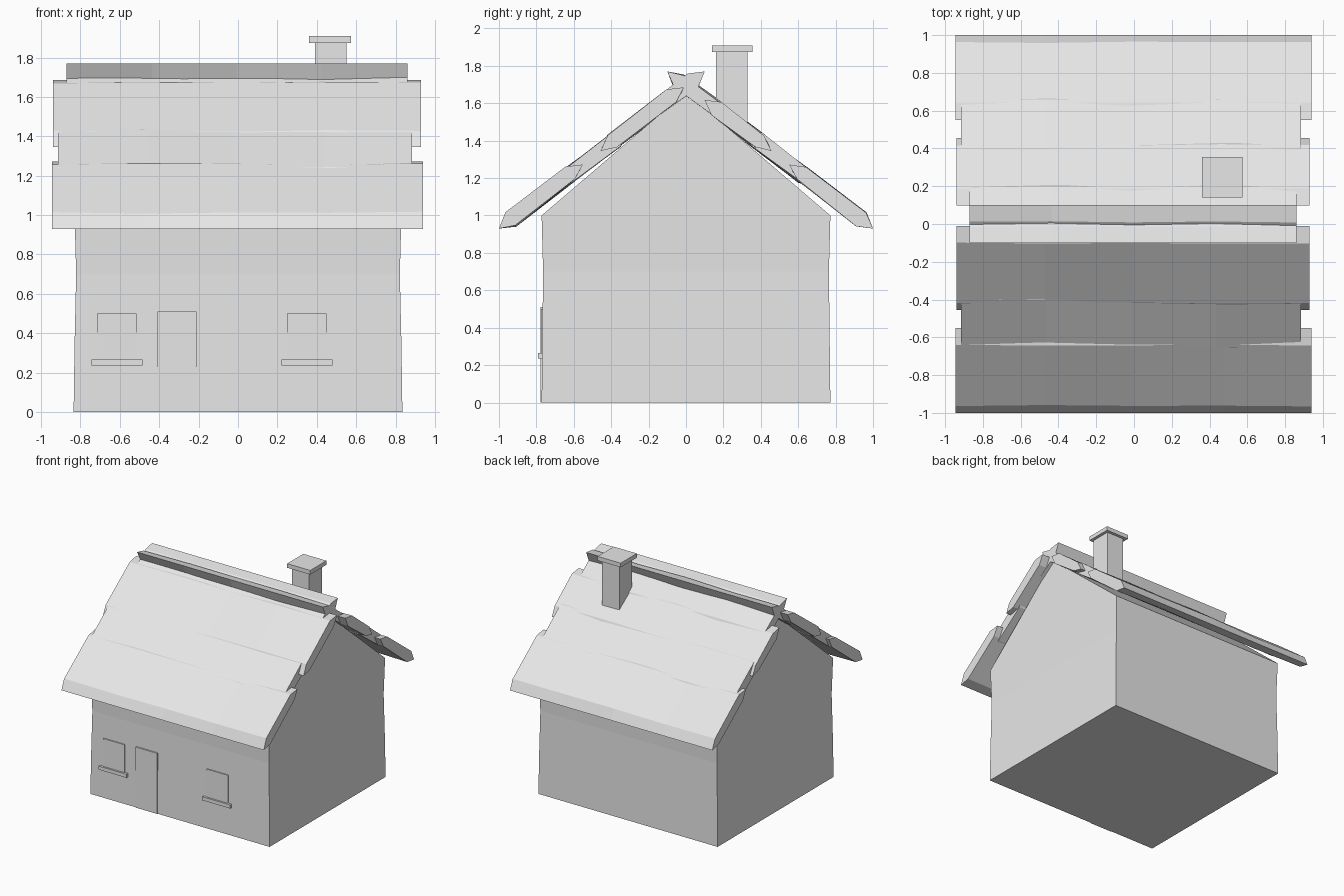
import bpy
import bmesh
import math
import random
from mathutils import Vector

random.seed(4)

cube = bpy.data.objects.get("Cube")
if cube:
    bpy.data.objects.remove(cube, do_unlink=True)

GREY = (0.8, 0.8, 0.8, 1)
mat = bpy.data.materials.new("light grey")
mat.use_nodes = True
mat.diffuse_color = GREY
mat.node_tree.nodes["Principled BSDF"].inputs["Base Color"].default_value = GREY


def finish(bm, name):
    bmesh.ops.recalc_face_normals(bm, faces=bm.faces)
    mesh = bpy.data.meshes.new(name)
    bm.to_mesh(mesh)
    bm.free()
    mesh.materials.append(mat)
    obj = bpy.data.objects.new(name, mesh)
    bpy.context.collection.objects.link(obj)
    return obj


def loft(name, rings):
    """Skin a list of equal-length point rings and cap both ends."""
    bm = bmesh.new()
    rows = [[bm.verts.new(p) for p in ring] for ring in rings]
    n = len(rows[0])
    for a, b in zip(rows, rows[1:]):
        for i in range(n):
            j = (i + 1) % n
            bm.faces.new((a[i], a[j], b[j], b[i]))
    bm.faces.new(rows[0])
    bm.faces.new(rows[-1])
    return finish(bm, name)


def box(name, x, y, z):
    corners = [(x[0], y[0]), (x[1], y[0]), (x[1], y[1]), (x[0], y[1])]
    return loft(name, [[(px, py, h) for px, py in corners] for h in z])


# Slightly crooked walls: half width, half depth at each height
levels = [(0, 0.835, 0.772), (0.35, 0.83, 0.768), (0.7, 0.822, 0.764), (1.0, 0.83, 0.772)]
loft("walls", [[(-w, -d, z), (w, -d, z), (w, d, z), (-w, d, z)] for z, w, d in levels])

# Gable prism under the roof
loft("gable", [[(x, -0.772, 1.0), (x, 0.772, 1.0), (x, 0, 1.66)] for x in (-0.83, 0.83)])

# Roof boards: pointed cross-sections laid along each slope, crossing at the ridge
START, END = Vector((0, 0.10, 1.77)), Vector((0, -1.0, 0.93))
SLOPE = (END - START).normalized()
UP = Vector((0, SLOPE.z, -SLOPE.y))
LENGTH = (END - START).length
HALF, TIP, STEPS = 0.042, 0.08, 4


def board(name, side, s0, s1, x0, x1):
    rings = []
    for k in range(STEPS + 1):
        x = x0 + (x1 - x0) * k / STEPS
        ring = []
        for s, t in ((s0, 0), (s0 + TIP, HALF), (s1 - TIP, HALF),
                     (s1, 0), (s1 - TIP, -HALF), (s0 + TIP, -HALF)):
            wobble = random.uniform(-0.007, 0.007) if t else 0
            p = START + SLOPE * s + UP * (t + wobble)
            ring.append((x, side * p.y, p.z))
        rings.append(ring)
    return loft(name, rings)


for label, side, second in (("front", 1, 0.14), ("back", -1, 0.25)):
    board(label + "_ridge_board", side, 0, 0.42, -0.87, 0.86)
    board(label + "_upper_board", side, second, 0.70, -0.94, 0.93)
    board(label + "_middle_board", side, 0.52, 1.0, -0.915, 0.885)
    board(label + "_eave_board", side, 0.82, LENGTH, -0.945, 0.94)

# Chimney
box("chimney_stack", (0.39, 0.55), (0.16, 0.33), (1.3, 1.88))
box("chimney_cap", (0.36, 0.575), (0.14, 0.355), (1.875, 1.91))

# Door, window panels and sills on the front
box("door", (-0.41, -0.21), (-0.777, -0.74), (0, 0.51))
for label, cx in (("right", -0.615), ("left", 0.35)):
    box(label + "_window", (cx - 0.1, cx + 0.1), (-0.775, -0.74), (0.26, 0.5))
    box(label + "_sill", (cx - 0.13, cx + 0.13), (-0.79, -0.74), (0.235, 0.265))
